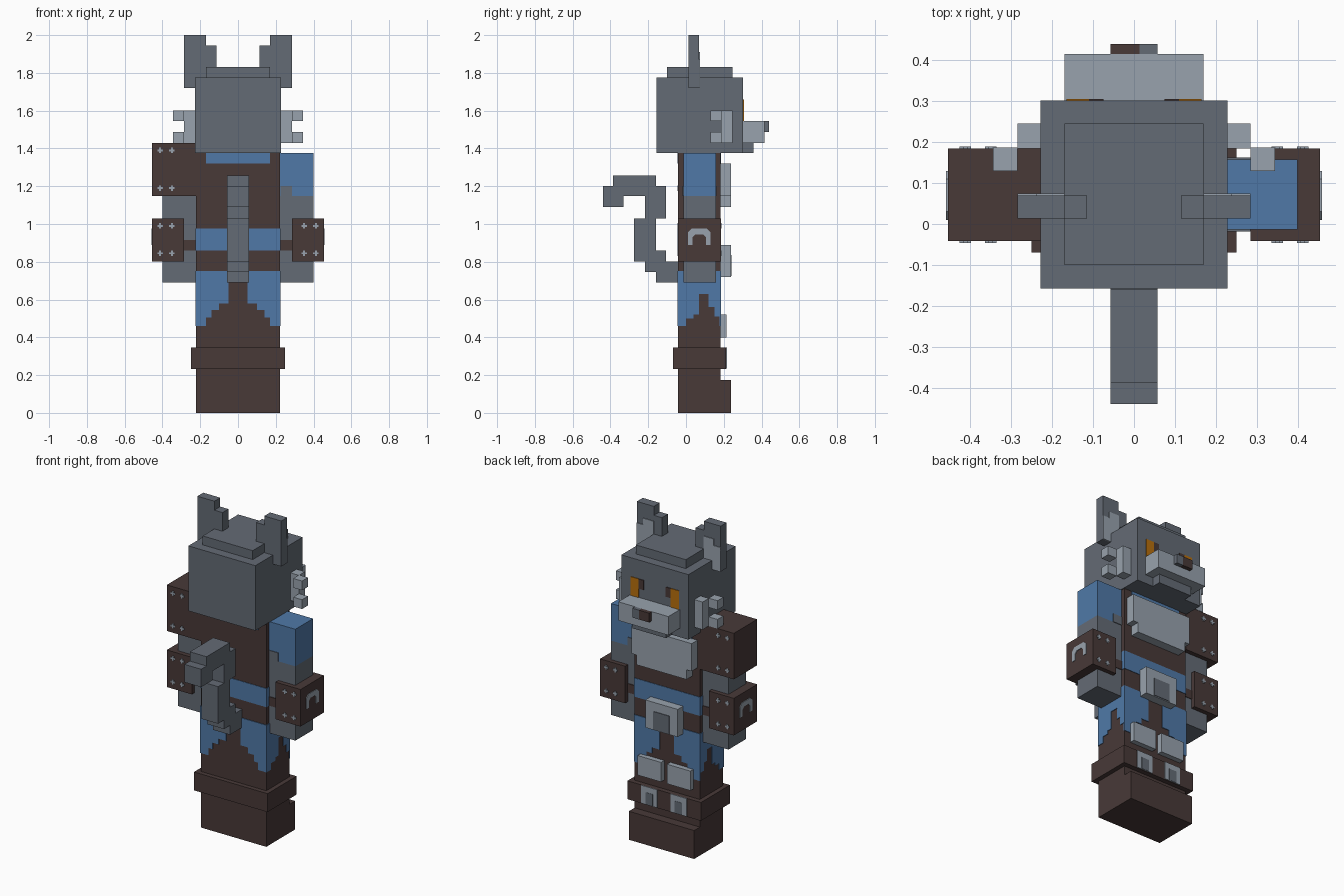
import bpy, bmesh

if "Cube" in bpy.data.objects:
    bpy.data.objects.remove(bpy.data.objects["Cube"])


def material(name, rgb):
    m = bpy.data.materials.new(name)
    m.diffuse_color = (*rgb, 1)
    m.use_nodes = True
    m.node_tree.nodes["Principled BSDF"].inputs["Base Color"].default_value = m.diffuse_color
    return m


GREY = material("fur grey", (0.127, 0.147, 0.178))
LIGHT = material("light grey", (0.314, 0.362, 0.418))
BROWN = material("leather brown", (0.065, 0.041, 0.039))
BLUE = material("cloth blue", (0.08, 0.191, 0.386))
ORANGE = material("eye orange", (0.48, 0.16, 0.004))
T = 0.004  # half thickness of painted plates


def finish(name, bm, mat):
    bmesh.ops.recalc_face_normals(bm, faces=bm.faces)
    me = bpy.data.meshes.new(name)
    bm.to_mesh(me)
    bm.free()
    me.materials.append(mat)
    ob = bpy.data.objects.new(name, me)
    bpy.context.collection.objects.link(ob)
    return ob


def box(name, x, y, z, mat):
    """Box from (min, max) ranges."""
    bm = bmesh.new()
    bmesh.ops.create_cube(bm, size=1)
    for v in bm.verts:
        v.co = [(r[0] + r[1]) / 2 + c * (r[1] - r[0]) for r, c in zip((x, y, z), v.co)]
    return finish(name, bm, mat)


def pair(name, x, y, z, mat):
    """Box mirrored to both sides."""
    box("right_" + name, x, y, z, mat)
    box("left_" + name, (-x[1], -x[0]), y, z, mat)


def plate_y(name, x, y, z, mat, both=False):
    """Thin plate on a face turned to +y or -y."""
    (pair if both else box)(name, x, (y - T, y + T), z, mat)


def extrude(name, pts, x0, x1, mat):
    """Side profile of (y, z) points, extruded along x."""
    bm = bmesh.new()
    f = bm.faces.new([bm.verts.new((x0, y, z)) for y, z in pts])
    r = bmesh.ops.extrude_face_region(bm, geom=[f])
    for v in r["geom"]:
        if isinstance(v, bmesh.types.BMVert):
            v.co.x = x1
    return finish(name, bm, mat)


# Head, crown, muzzle, nose, chin
box("head", (-.228, .228), (-.157, .302), (1.375, 1.775), GREY)
box("crown", (-.17, .17), (-.1, .245), (1.775, 1.83), GREY)
box("muzzle", (-.17, .17), (.302, .415), (1.43, 1.545), LIGHT)
box("nose", (-.057, .013), (.415, .44), (1.488, 1.545), BROWN)
box("nose_side", (.013, .057), (.415, .44), (1.488, 1.545), GREY)
box("chin", (-.115, .115), (.302, .357), (1.375, 1.43), GREY)

# Eyes
plate_y("eye", (.11, .165), .302, (1.545, 1.66), ORANGE, True)
plate_y("pupil", (.075, .11), .302, (1.6, 1.66), BROWN, True)

# Ears with pale inside
pair("ear", (.17, .285), (.013, .07), (1.72, 2.0), GREY)
pair("ear_inner_step", (.115, .17), (.013, .07), (1.775, 1.945), GREY)
plate_y("ear_patch_low", (.17, .285), .07, (1.72, 1.87), LIGHT, True)
plate_y("ear_patch_high", (.17, .24), .07, (1.87, 1.91), LIGHT, True)

# Cheek fur
pair("cheek", (.228, .285), (.185, .245), (1.43, 1.6), LIGHT)
for i, z in enumerate((1.43, 1.545)):
    pair(f"cheek_tuft_{i}", (.285, .345), (.13, .187), (z, z + .057), LIGHT)

# Torso and legs, with cloth bands
box("body", (-.222, .222), (-.042, .182), (0, 1.375), BROWN)
box("waist_cloth", (-.225, .225), (-.045, .185), (.86, .975), BLUE)
for y in (-.042, .182):
    plate_y("neck_cloth", (-.17, .17), y, (1.32, 1.375), BLUE)
    for x0, x1, z in ((.05, .1, .58), (.1, .14, .545), (.14, .17, .505), (.17, .225, .46)):
        plate_y("trouser_strip", (x0, x1), y, (z, .75), BLUE, True)
for y0, y1, z in ((-.045, 0, .46), (0, .04, .5), (.04, .07, .52), (.07, .12, .63),
                  (.12, .15, .56), (.15, .185, .51)):
    pair("side_trouser_strip", (.218, .226), (y0, y1), (z, .75), BLUE)

# Boots
box("boot_cuff", (-.25, .25), (-.07, .212), (.232, .345), BROWN)
box("boot_toe", (-.222, .222), (.18, .238), (0, .175), BROWN)

# Chest fur, buckle, knee pads, boot buckles
box("chest_fur", (-.205, .205), (.182, .238), (1.15, 1.32), LIGHT)
box("chest_fur_low", (-.17, .17), (.182, .238), (1.09, 1.15), LIGHT)
box("buckle", (-.11, .11), (.182, .238), (.72, .89), LIGHT)
plate_y("buckle_inset", (-.055, .055), .238, (.725, .835), GREY)
pair("knee_pad", (.02, .18), (.182, .214), (.4, .52), LIGHT)
plate_y("boot_buckle", (.045, .155), .212, (.235, .345), LIGHT, True)
pair("boot_buckle_inset", (.075, .125), (.212, .2175), (.237, .31), GREY)

# Arms: cloth sleeve over grey fur, with a strap
pair("arm", (.222, .4), (-.014, .158), (.69, 1.147), GREY)
pair("sleeve", (.222, .4), (-.014, .158), (1.147, 1.375), BLUE)
for y in (-.014, .158):
    plate_y("sleeve_notch", (.225, .285), y, (1.147, 1.2), GREY, True)
pair("arm_strap", (.222, .29), (-.018, .162), (.86, .915), BROWN)

# Gauntlets and the single shoulder guard
pair("gauntlet", (.285, .455), (-.042, .185), (.802, 1.03), BROWN)
box("shoulder_guard", (-.455, -.222), (-.042, .185), (1.147, 1.43), BROWN)


def rivet(x, y, z):
    plate_y("rivet_bar", (x - .014, x + .014), y, (z - .005, z + .005), LIGHT)
    plate_y("rivet_post", (x - .005, x + .005), y, (z - .014, z + .014), LIGHT)


for y in (-.042, .185):
    for x in (.35, .412):
        for z in (.845, .99):
            rivet(x, y, z)
            rivet(-x, y, z)
        for z in (1.19, 1.39):
            rivet(-x, y, z)

# Arch emblem on the outside of each gauntlet
arch = ((.01, .89), (.01, .955), (.03, .975), (.11, .975), (.13, .955), (.13, .89),
        (.105, .89), (.105, .93), (.09, .945), (.05, .945), (.035, .93), (.035, .89))
for side in (1, -1):
    extrude("gauntlet_arch", arch, side * .451, side * .459, LIGHT)

# Curled tail
extrude("tail", (
    (-.44, 1.2), (-.387, 1.2), (-.387, 1.257), (-.16, 1.257), (-.16, 1.2), (-.105, 1.2),
    (-.105, 1.03), (-.16, 1.03), (-.16, .86), (-.105, .86), (-.105, .802), (-.04, .802),
    (-.04, .69), (-.16, .69), (-.16, .747), (-.217, .747), (-.217, .802), (-.275, .802),
    (-.275, 1.03), (-.217, 1.03), (-.217, 1.147), (-.33, 1.147), (-.33, 1.09), (-.44, 1.09),
), -.057, .057, GREY)
